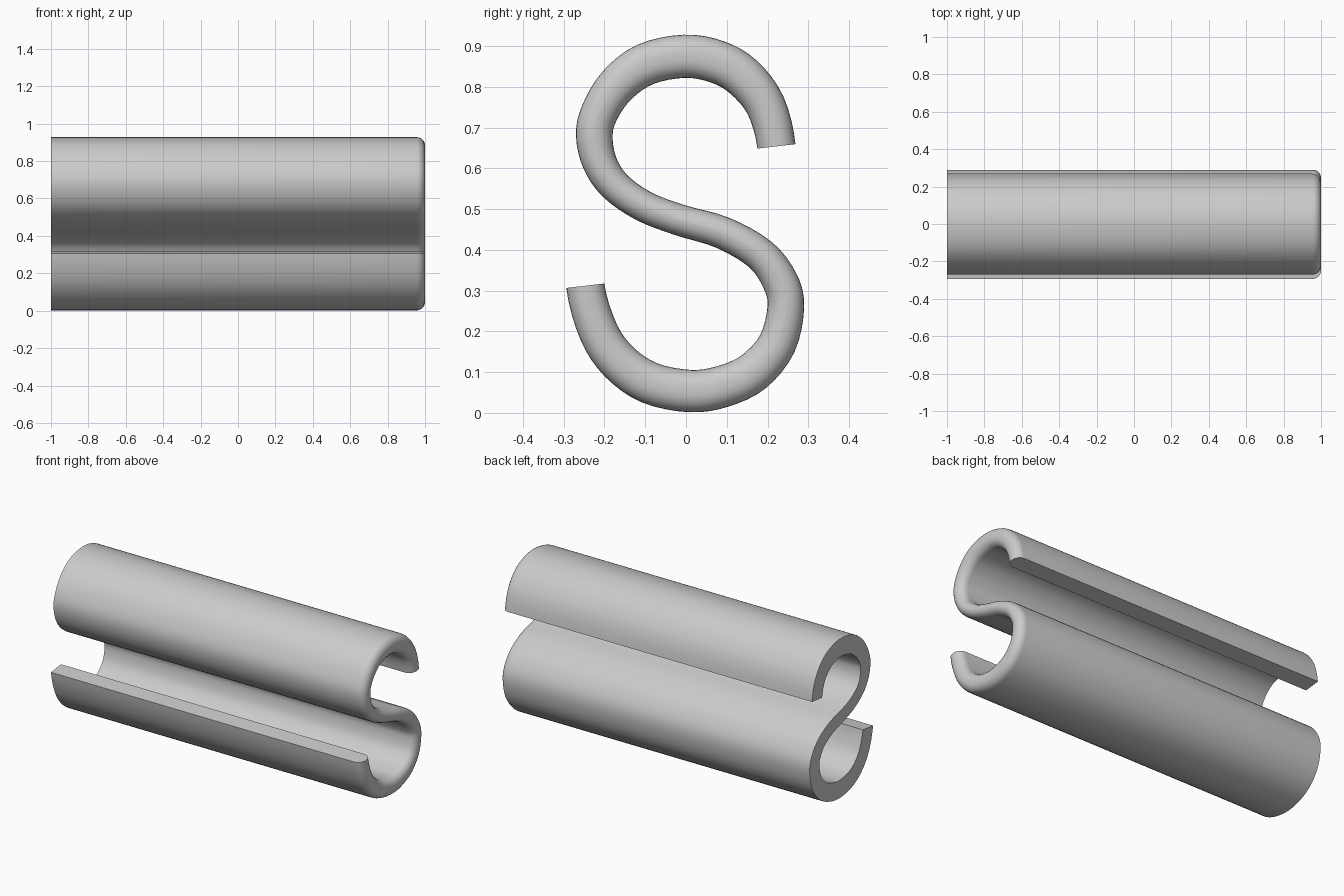
import bpy, bmesh, math
from mathutils import Vector

if "Cube" in bpy.data.objects:
    bpy.data.objects.remove(bpy.data.objects["Cube"])

# Centreline of the S: y, z, wall thickness (first and last only steer the ends)
PATH = [(.219, .55, .094), (.222, .654, .094), (.195, .755, .098), (.14, .825, .104),
        (.075, .862, .106), (-.005, .875, .106), (-.1, .855, .104), (-.17, .803, .098),
        (-.213, .735, .092), (-.225, .68, .09), (-.212, .615, .085), (-.175, .558, .08),
        (-.105, .508, .077), (-.018, .474, .077), (.09, .442, .08), (.182, .389, .083),
        (.23, .325, .088), (.245, .262, .09), (.224, .17, .094), (.165, .1, .1),
        (.09, .065, .103), (.01, .0535, .104), (-.09, .074, .103), (-.165, .126, .1),
        (-.215, .2, .097), (-.247, .312, .094), (-.24, .415, .094)]
NOSE = 0.045   # rounding radius at the +x end
STEPS = 4      # spline subdivisions per path point
ARC = 6        # segments per rounded corner


def spline(a, b, c, d, t):
    """Catmull-Rom point and tangent."""
    k1, k2, k3 = c - a, 2 * a - 5 * b + 4 * c - d, 3 * b - a - 3 * c + d
    return b + (k1 * t + k2 * t * t + k3 * t ** 3) / 2, (k1 + 2 * k2 * t + 3 * k3 * t * t) / 2


def section(half):
    """Wall cross-section as (x, offset): square at -x, rounded at +x."""
    r = min(NOSE, half - 0.001)
    top = [(-1.0, half)]
    for i in range(ARC + 1):
        a = math.pi / 2 * i / ARC
        top.append((1 - NOSE + NOSE * math.sin(a), half - r + r * math.cos(a)))
    return top + [(x, -o) for x, o in reversed(top)]


pts = [Vector(p) for p in PATH]
stations = []
for i in range(1, len(pts) - 2):
    for s in range(STEPS):
        stations.append(spline(*pts[i - 1:i + 3], s / STEPS))
stations.append(spline(*pts[-4:], 1.0))

# Sweep the wall section along the S
bm = bmesh.new()
rings = []
for p, tan in stations:
    n = Vector((tan.y, -tan.x)).normalized()
    rings.append([bm.verts.new((x, p.x + n.x * o, p.y + n.y * o)) for x, o in section(p.z / 2)])
for a, b in zip(rings, rings[1:]):
    for j in range(len(a)):
        k = (j + 1) % len(a)
        bm.faces.new((a[j], a[k], b[k], b[j]))
bm.faces.new(rings[0])
bm.faces.new(rings[-1])
bmesh.ops.recalc_face_normals(bm, faces=bm.faces[:])
mesh = bpy.data.meshes.new("s_profile_clip")
bm.to_mesh(mesh)
bm.free()

grey = bpy.data.materials.new("light grey")
grey.diffuse_color = (0.6, 0.6, 0.6, 1)
grey.use_nodes = True
grey.node_tree.nodes["Principled BSDF"].inputs["Base Color"].default_value = grey.diffuse_color
mesh.materials.append(grey)
clip = bpy.data.objects.new("s_profile_clip", mesh)
bpy.context.collection.objects.link(clip)
bpy.context.view_layer.objects.active = clip
clip.select_set(True)
bpy.ops.object.shade_smooth_by_angle(angle=math.radians(35))
